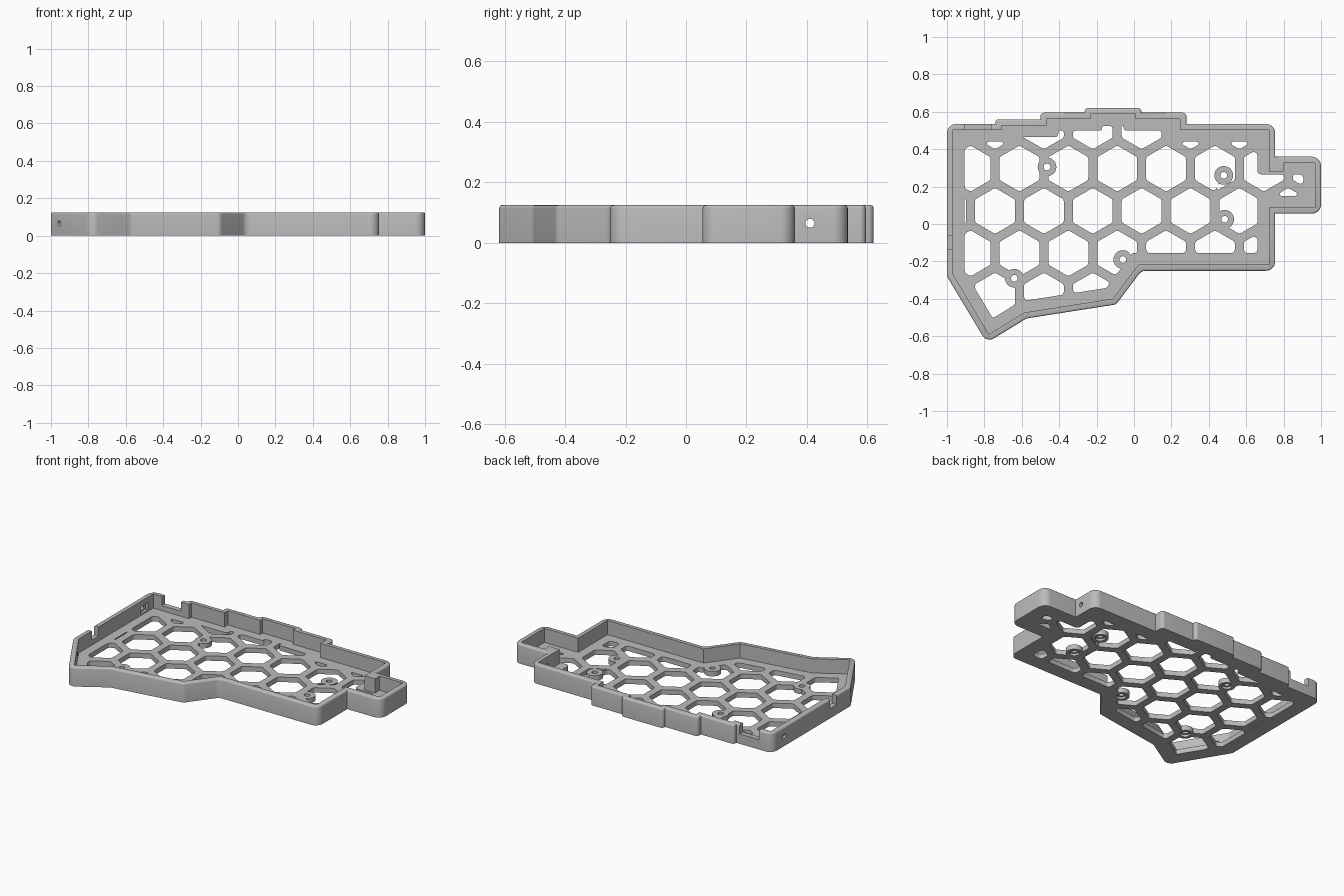
import bpy, bmesh, math
from mathutils import Vector

if "Cube" in bpy.data.objects:
    bpy.data.objects.remove(bpy.data.objects["Cube"])

H, FLOOR, WALL, RIM = 0.125, 0.032, 0.033, 0.095
grey = bpy.data.materials.new("light_grey_plastic")
grey.diffuse_color = (0.5, 0.5, 0.5, 1)
grey.use_nodes = True
grey.node_tree.nodes["Principled BSDF"].inputs["Base Color"].default_value = grey.diffuse_color

# Outer outline, clockwise: x, y, corner radius
OUT = [(-1, .535, .05), (-.74, .535, 0), (-.74, .56, .015), (-.5, .56, 0), (-.5, .595, .02),
       (-.265, .595, 0), (-.265, .62, .02), (.04, .62, .02), (.04, .595, 0), (.28, .595, .02),
       (.28, .535, 0), (.755, .535, .05), (.755, .36, 0), (1, .36, .05), (1, .055, .05),
       (.755, .055, 0), (.755, -.25, .05), (.04, -.25, .05), (-.095, -.43, .04),
       (-.575, -.505, .05), (-.787, -.635, .045), (-1, -.28, .05)]


def offset(pts, d):
    """Mitred inset of a clockwise outline."""
    res, n = [], len(pts)
    for i in range(n):
        p = Vector(pts[i][:2])
        a = (p - Vector(pts[i - 1][:2])).normalized()
        b = (Vector(pts[(i + 1) % n][:2]) - p).normalized()
        na, nb = Vector((a.y, -a.x)), Vector((b.y, -b.x))
        q = p + (na + nb) * d / (1 + na.dot(nb))
        res.append((q.x, q.y, 0))
    return res


def rounded(pts, steps=8):
    """Replace each corner that has a radius with an arc."""
    res, n = [], len(pts)
    for i, (x, y, r) in enumerate(pts):
        p = Vector((x, y))
        if r <= 0:
            res.append((x, y))
            continue
        a = (Vector(pts[i - 1][:2]) - p).normalized()
        b = (Vector(pts[(i + 1) % n][:2]) - p).normalized()
        half = a.angle(b) / 2
        t = r / math.tan(half)
        c = p + (a + b).normalized() * r / math.sin(half)
        s, e = p + a * t - c, p + b * t - c
        turn = math.atan2(s.x * e.y - s.y * e.x, s.dot(e))
        for k in range(steps + 1):
            w = turn * k / steps
            res.append((c.x + s.x * math.cos(w) - s.y * math.sin(w),
                        c.y + s.x * math.sin(w) + s.y * math.cos(w)))
    return res


def add_loft(bm, rings):
    """Closed solid through (outline, height) rings, listed bottom to top."""
    pts = rings[0][0]
    n = len(pts)
    area = sum(pts[i - 1][0] * pts[i][1] - pts[i][0] * pts[i - 1][1] for i in range(n))
    order = range(n) if area > 0 else range(n - 1, -1, -1)
    rows = [[bm.verts.new((r[i][0], r[i][1], z)) for i in order] for r, z in rings]
    bm.faces.new(rows[0][::-1])
    bm.faces.new(rows[-1])
    for lo, hi in zip(rows, rows[1:]):
        for i in range(n):
            bm.faces.new((lo[i - 1], lo[i], hi[i], hi[i - 1]))


def finish(name, bm):
    bm.normal_update()
    me = bpy.data.meshes.new(name)
    bm.to_mesh(me)
    bm.free()
    ob = bpy.data.objects.new(name, me)
    bpy.context.collection.objects.link(ob)
    return ob


def prisms(name, shapes, z0, z1):
    bm = bmesh.new()
    for s in shapes:
        add_loft(bm, [(s, z0), (s, z1)])
    return finish(name, bm)


def ngon(x, y, r, n):
    return [(x + r * math.sin(2 * math.pi * k / n), y + r * math.cos(2 * math.pi * k / n)) for k in range(n)]


def rect(x0, x1, y0, y1):
    return [(x0, y0), (x1, y0), (x1, y1), (x0, y1)]


def boolean(ob, cutter, op="DIFFERENCE"):
    """Apply a boolean, trying the next solver if one gives nothing."""
    m = ob.modifiers.new("cut", "BOOLEAN")
    m.operation, m.object = op, cutter
    result = None
    for solver in ("EXACT", "MANIFOLD", "FLOAT"):
        m.solver = solver
        bpy.context.view_layer.update()
        dg = bpy.context.evaluated_depsgraph_get()
        me = bpy.data.meshes.new_from_object(ob.evaluated_get(dg))
        if len(me.polygons) > 3:
            result = me
            break
    ob.modifiers.remove(m)
    if result:
        ob.data = result
    bpy.data.objects.remove(cutter)


# Solid body with a softened top rim
body = rounded(OUT)
bm = bmesh.new()
add_loft(bm, [(body, 0), (body, H - .01), (offset(body, .0013), H - .005),
              (offset(body, .004), H - .002), (offset(body, .009), H)])
tray = finish("keyboard_tray", bm)

# Cavity, with the thick corner block beside the side tab
inner = offset(OUT, WALL)
inner[12:13] = [(.722, .28, 0), (.80, .28, 0), (.80, .327, 0)]
boolean(tray, prisms("cavity", [rounded(inner)], FLOOR, .3))

# Notches in the left and back walls
boolean(tray, prisms("notches", [rect(-1.1, -.95, -.135, -.065), rect(-.905, -.765, .48, .7)], .065, .3))


# Round holes through the side walls
def side_hole(x, y, z, ang):
    ob = prisms("side_hole", [ngon(0, 0, .015, 20)], -.06, .06)
    ob.rotation_euler = (0, math.pi / 2, ang)
    ob.location = (x, y, z)
    boolean(tray, ob)


side_hole(-.99, .41, .065, 0)
side_hole(.74, .41, .065, 0)
side_hole(-.95, -.35, .065, math.radians(31))
# Square recess inside the left wall
boolean(tray, prisms("recess", [rect(-.985, -.95, .375, .445)], .04, .09))

# Honeycomb openings, trimmed to the floor rim and around the screw pads
PITCH, ROW = .2613, .2265
hexes = [ngon(.041 + PITCH * (i + .5 * (j % 2)), .07 + ROW * j, .123, 6)
         for j in range(-3, 4) for i in range(-5, 5)]
screws = [(-.465, .305), (.48, .26), (.485, .025), (-.06, -.19), (-.64, -.29)]
comb = prisms("comb", hexes, -.1, FLOOR + .02)
boolean(comb, prisms("region", [rounded(offset(OUT, RIM))], -.2, .2), "INTERSECT")
boolean(comb, prisms("pads", [ngon(x, y, .05, 24) for x, y in screws], -.2, .2))

# Round the corners of every opening, dropping slivers
bm = bmesh.new()
bm.from_mesh(comb.data)
bmesh.ops.dissolve_limit(bm, angle_limit=.01, verts=bm.verts[:], edges=bm.edges[:])
bm.normal_update()
shapes = []
for f in [f for f in bm.faces if f.normal.z > .9 and f.calc_area() > .0008]:
    pts = [v.co.xy for v in f.verts][::-1]
    n, loop = len(pts), []
    for i, p in enumerate(pts):
        a, b = pts[i - 1] - p, pts[(i + 1) % n] - p
        ang = a.angle(b)
        r = min(.02, .45 * min(a.length, b.length) * math.tan(ang / 2)) if ang < 2.7 else 0
        loop.append((p.x, p.y, r))
    shapes.append(rounded(loop, 4))
bm.free()
bpy.data.objects.remove(comb)
boolean(tray, prisms("openings", shapes, -.1, FLOOR + .02))

# Screw holes with wider sockets underneath
boolean(tray, prisms("screw_holes", [ngon(x, y, .018, 20) for x, y in screws], -.1, .1))
boolean(tray, prisms("screw_sockets", [ngon(x, y, .03, 20) for x, y in screws], -.1, .015))

tray.data.materials.clear()
tray.data.materials.append(grey)
for f in tray.data.polygons:
    f.material_index = 0
tray.select_set(True)
bpy.context.view_layer.objects.active = tray
bpy.ops.object.shade_smooth_by_angle(angle=math.radians(30))
